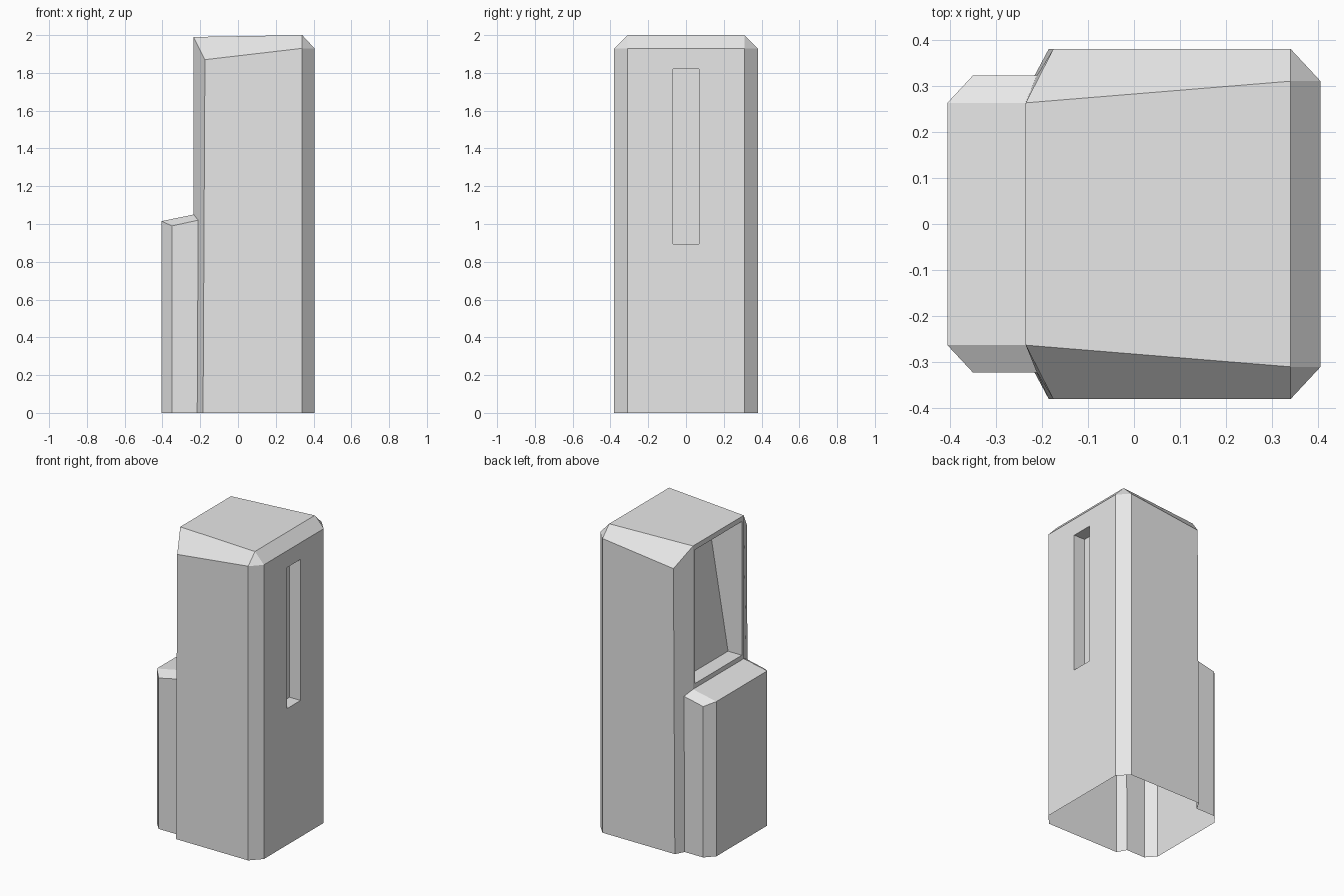
import bpy
import bmesh
from mathutils import Vector

old = bpy.data.objects.get("Cube")
if old:
    bpy.data.objects.remove(old, do_unlink=True)

grey = bpy.data.materials.new("plain_grey")
grey.use_nodes = True
colour = (0.8, 0.8, 0.8, 1)
grey.diffuse_color = colour
grey.node_tree.nodes["Principled BSDF"].inputs["Base Color"].default_value = colour


def flip(p):
    return Vector((p[0], -p[1], p[2]))


def face(bm, pts):
    bm.faces.new([bm.verts.new(p) for p in pts])


def mirrored(bm, *pts):
    """One face on each side of the centre plane."""
    face(bm, pts)
    face(bm, [flip(p) for p in reversed(pts)])


def across(bm, p, q):
    """A quad spanning the centre plane."""
    face(bm, [p, q, flip(q), flip(p)])


def ring(low, high):
    return [low, high, flip(high), flip(low)]


def recessed_wall(bm, *levels):
    """Wall frame, hole sides and back, each level a (low, high) pair."""
    rings = [ring(*level) for level in levels]
    for a, b in zip(rings, rings[1:]):
        for i in range(4):
            j = (i + 1) % 4
            face(bm, [a[i], a[j], b[j], b[i]])
    face(bm, rings[-1])


def finish(bm, name):
    bmesh.ops.remove_doubles(bm, verts=bm.verts, dist=0.0005)
    bmesh.ops.recalc_face_normals(bm, faces=bm.faces)
    mesh = bpy.data.meshes.new(name)
    bm.to_mesh(mesh)
    bm.free()
    mesh.materials.append(grey)
    bpy.context.collection.objects.link(bpy.data.objects.new(name, mesh))


def ground(p, x=None):
    return Vector((p[0] if x is None else x, p[1], 0))


# Corners of the tower on the +y side
roof_in = Vector((-0.235, 0.263, 1.99))
roof_out = Vector((0.34, 0.31, 2.0))
eave_end = Vector((0.405, 0.31, 1.93))
eave_side = Vector((0.34, 0.38, 1.93))
eave_in = Vector((-0.175, 0.38, 1.87))
eave_foot = ground(eave_in, -0.185)

# Corners of the low annex on the +y side
ridge_out = Vector((-0.405, 0.263, 1.015))
ridge_in = Vector((-0.235, 0.263, 1.05))
edge_in = Vector((-0.211, 0.322, 1.02))
edge_out = Vector((-0.35, 0.322, 0.99))
join_foot = ground(edge_in, -0.216)

# Main tower: roof, sloped roof edges, side walls and chamfers, open below
bm = bmesh.new()
across(bm, roof_in, roof_out)
across(bm, roof_out, eave_end)
mirrored(bm, roof_out, eave_end, eave_side)
mirrored(bm, roof_in, roof_out, eave_side, eave_in)
mirrored(bm, eave_end, eave_side, ground(eave_side), ground(eave_end))
mirrored(bm, eave_side, eave_in, eave_foot, ground(eave_side))
mirrored(bm, roof_in, eave_in, eave_foot, join_foot, edge_in, ridge_in)

# End wall with a narrow slot
slot_low, slot_high = Vector((0.405, 0.07, 0.895)), Vector((0.405, 0.07, 1.82))
slot_depth = Vector((-0.08, 0, 0))
recessed_wall(bm, (ground(eave_end), eave_end), (slot_low, slot_high),
              (slot_low + slot_depth, slot_high + slot_depth))

# Wall above the annex with a large recess and a leaning back
win_low, win_high = Vector((-0.235, 0.243, 1.08)), Vector((-0.235, 0.243, 1.957))
recessed_wall(bm, (ridge_in, roof_in), (win_low, win_high),
              (win_low + Vector((0.1, 0, 0)), win_high + Vector((0.25, 0, 0))))
finish(bm, "main_tower")

# Low annex: sloping roof, bevelled sides, open towards the tower
bm = bmesh.new()
across(bm, ridge_out, ridge_in)
mirrored(bm, ridge_out, ridge_in, edge_in, edge_out)
mirrored(bm, ridge_out, edge_out, ground(edge_out), ground(ridge_out))
mirrored(bm, edge_out, edge_in, join_foot, ground(edge_out))
across(bm, ground(ridge_out), ridge_out)
finish(bm, "low_annex")
